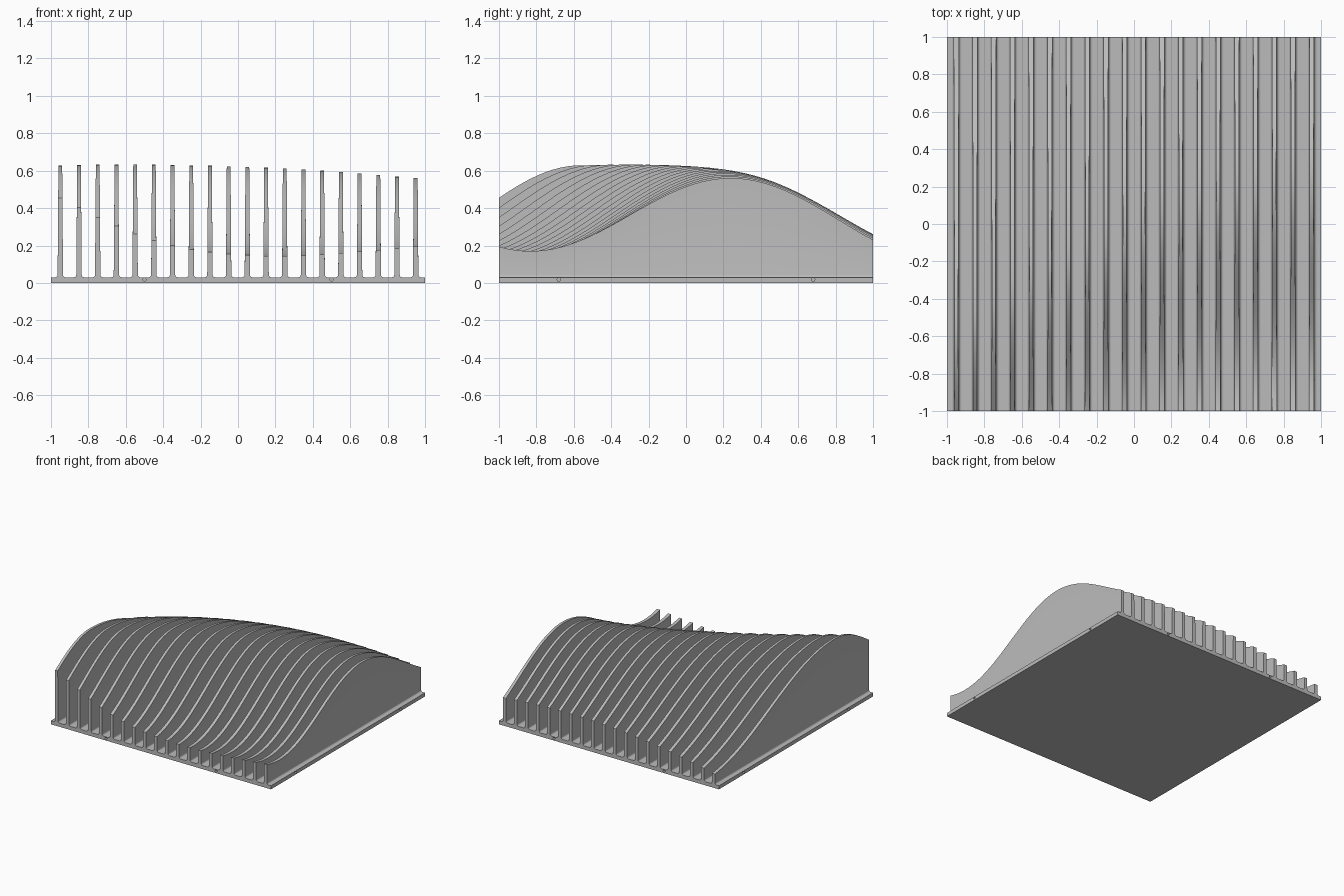
import bpy, bmesh, math

if "Cube" in bpy.data.objects:
    bpy.data.objects.remove(bpy.data.objects["Cube"], do_unlink=True)

BASE_TOP, FILLET, STEPS = 0.03, 0.013, 48


def material(name, value):
    mat = bpy.data.materials.new(name)
    mat.use_nodes = True
    colour = (value, value, value, 1)
    mat.diffuse_color = colour
    mat.node_tree.nodes["Principled BSDF"].inputs["Base Color"].default_value = colour
    return mat


aluminium = material("aluminium grey", 0.5)


def finish(bm, name):
    bmesh.ops.recalc_face_normals(bm, faces=bm.faces)
    mesh = bpy.data.meshes.new(name)
    bm.to_mesh(mesh)
    bm.free()
    mesh.materials.append(aluminium)
    obj = bpy.data.objects.new(name, mesh)
    bpy.context.collection.objects.link(obj)
    return obj


def slab(name, low, high):
    bm = bmesh.new()
    bmesh.ops.create_cube(bm, size=1)
    bmesh.ops.scale(bm, vec=(2, 2, high - low), verts=bm.verts)
    bmesh.ops.translate(bm, vec=(0, 0, (low + high) / 2), verts=bm.verts)
    return finish(bm, name)


def wave_height(x, y):
    """Wave crest that swings diagonally across the fins."""
    crest = 0.02 + 0.42 * x - 0.2 * x * x
    top = 0.622 - 0.036 * x - 0.03 * x * x
    if y < crest:
        floor = 0.15 - 0.05 * max(x, 0) + 0.075 * max(x, 0) ** 2
        width = 1.07
    else:
        floor = 0.11
        end = 0.25 + 0.06 * x - 0.085 * x * x
        drop = 2 * (end - floor) / (top - floor) - 1
        width = math.pi * (1 - crest) / math.acos(drop)
    return floor + (top - floor) * (1 + math.cos(math.pi * (y - crest) / width)) / 2


def half_section(height):
    """Filleted root and tapered flank of a fin."""
    root = 0.0145
    points = []
    for i in range(5):
        a = i * math.pi / 8
        points.append((root + FILLET * (1 - math.sin(a)), BASE_TOP + FILLET * (1 - math.cos(a))))
    points.append((root - 0.0075 * (height - BASE_TOP), height))
    return points


def fin(index, x):
    bm = bmesh.new()
    rings = []
    for s in range(STEPS + 1):
        y = -1 + 2 * s / STEPS
        side = half_section(wave_height(x, y))
        outline = side + [(-w, z) for w, z in reversed(side)]
        rings.append([bm.verts.new((x + w, y, z)) for w, z in outline])
    count = len(rings[0])
    for a, b in zip(rings, rings[1:]):
        for i in range(count):
            j = (i + 1) % count
            bm.faces.new((a[i], a[j], b[j], b[i]))
    bm.faces.new(rings[0])
    bm.faces.new(rings[-1])
    obj = finish(bm, f"fin_{index:02d}")
    bpy.ops.object.select_all(action="DESELECT")
    obj.select_set(True)
    bpy.context.view_layer.objects.active = obj
    bpy.ops.object.shade_smooth_by_angle(angle=math.radians(30))


# Base plate and thin contact plate underneath
base = slab("base_plate", 0.006, BASE_TOP)
slab("contact_plate", 0, 0.006)

# Small blind mounting holes in all four edges
cutters = []
for sign in (-1, 1):
    for offset in (-1, 1):
        cutters.append(((0.5 * offset, sign, 0.018), (math.pi / 2, 0, 0)))
        cutters.append(((sign, 0.68 * offset, 0.018), (0, math.pi / 2, 0)))
for place, turn in cutters:
    bpy.ops.mesh.primitive_cylinder_add(vertices=16, radius=0.009, depth=0.12, location=place, rotation=turn)
    cutter = bpy.context.object
    cutter.name = "hole_cutter"
    cutter.hide_render = True
    cut = base.modifiers.new("hole", "BOOLEAN")
    cut.operation, cut.solver, cut.object = "DIFFERENCE", "EXACT", cutter
    bpy.ops.object.select_all(action="DESELECT")
    base.select_set(True)
    bpy.context.view_layer.objects.active = base
    bpy.ops.object.modifier_apply(modifier=cut.name)
    bpy.data.objects.remove(cutter, do_unlink=True)

# Row of wave-topped fins
for n in range(20):
    fin(n + 1, -0.95 + 0.1 * n)
